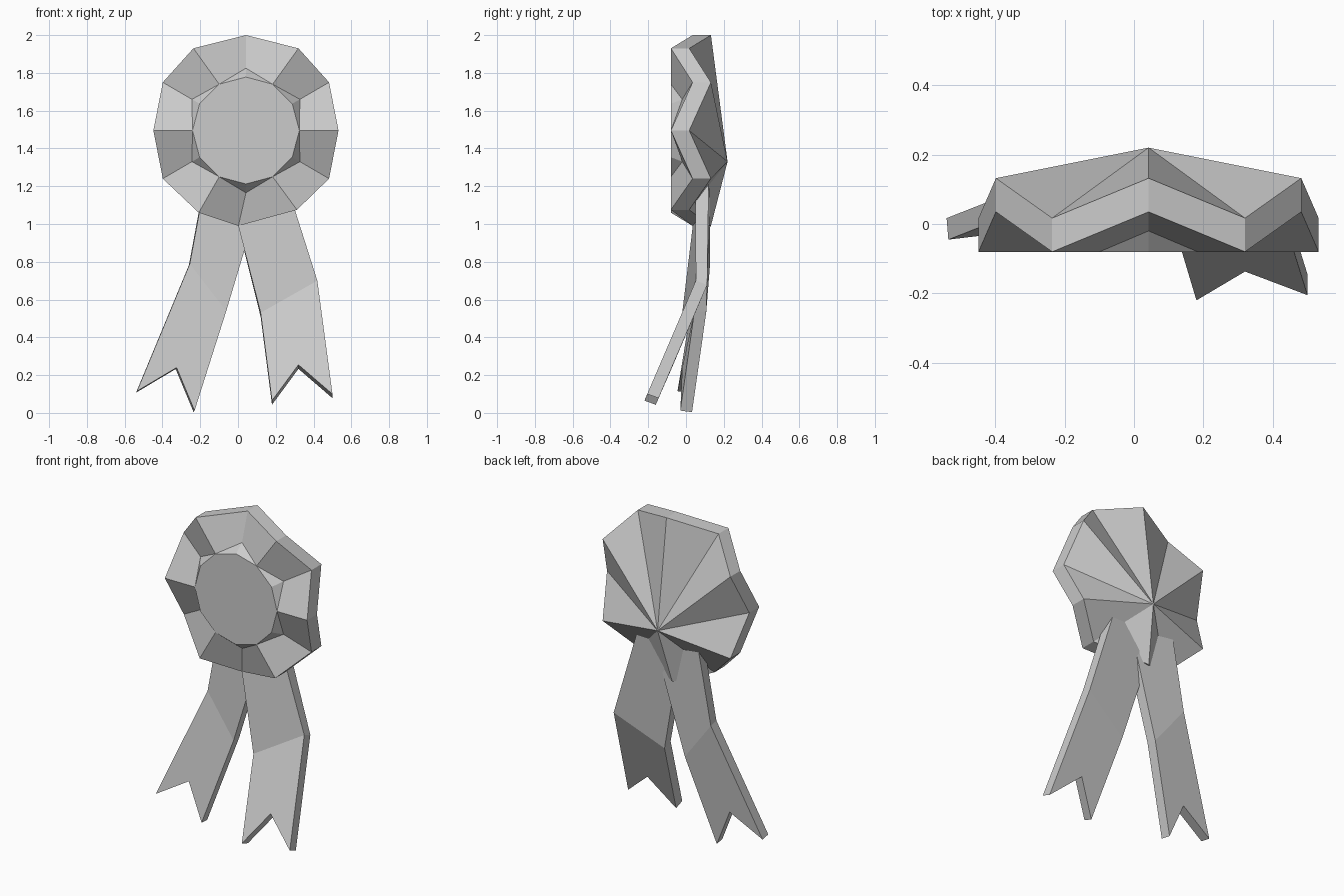
import bpy, bmesh
from math import sin, cos, pi
from mathutils import Vector

cube = bpy.data.objects.get("Cube")
if cube:
    bpy.data.objects.remove(cube, do_unlink=True)

GREY = (0.6, 0.6, 0.6, 1.0)
grey = bpy.data.materials.new("plain_grey")
grey.use_nodes = True
grey.diffuse_color = GREY
grey.node_tree.nodes["Principled BSDF"].inputs["Base Color"].default_value = GREY


def finish(bm, name):
    """Turn a bmesh into a flat-shaded object."""
    bmesh.ops.recalc_face_normals(bm, faces=bm.faces[:])
    mesh = bpy.data.meshes.new(name)
    bm.to_mesh(mesh)
    bm.free()
    mesh.materials.append(grey)
    obj = bpy.data.objects.new(name, mesh)
    bpy.context.collection.objects.link(obj)
    return obj


# Rosette: twelve pleats around a flat disc, with a pointed back
def build_rosette():
    bm = bmesh.new()
    cx, cz, n = 0.042, 1.495, 12
    quarter = [(0, 0.505), (0.278, 0.435), (0.44, 0.255), (0.49, 0)]
    half = quarter + [(x, -z) for x, z in quarter[-2::-1]]
    outline = half + [(-x, z) for x, z in half[-2:0:-1]]
    outline[6] = (-0.04, -0.505)      # the lowest pleat hangs a little askew
    outline[5] = (0.27, -0.42)
    outline[7] = (-0.25, -0.435)

    front, back, disc, inner = [], [], [], []
    for i, (x, z) in enumerate(outline):
        crest = i % 2 == 1
        y = -0.08 if crest else 0.035
        front.append(bm.verts.new((cx + x, y, cz + z)))
        back.append(bm.verts.new((cx + x, y + 0.097, cz + z)))
        a = 2 * pi * i / n
        disc.append(bm.verts.new((cx + 0.283 * sin(a), -0.08, cz + 0.283 * cos(a))))
        # crests meet the disc, valleys dip behind it
        inner.append(disc[i] if crest else
                     bm.verts.new((cx + 0.33 * sin(a), -0.02, cz + 0.33 * cos(a))))
    apex = bm.verts.new((cx, 0.22, 1.33))

    bm.faces.new(disc)
    for i in range(n):
        j = (i + 1) % n
        bm.faces.new((front[i], front[j], inner[j], inner[i]))
        bm.faces.new((front[i], back[i], back[j], front[j]))
        bm.faces.new((back[i], apex, back[j]))
        valley = j if i % 2 else i
        bm.faces.new((disc[i], disc[j], inner[valley]))
    return finish(bm, "rosette")


# Ribbon tail: an upper panel, a bent lower panel and a notched end
def build_ribbon(name, top, bend, tips, notch, upper_depth, lower_depth):
    bm = bmesh.new()
    points = [*top, *bend, *tips, notch]
    depths = [upper_depth] * 2 + [lower_depth] * 5
    f = [bm.verts.new(p) for p in points]
    b = [bm.verts.new(Vector(p) + Vector(d)) for p, d in zip(points, depths)]
    for side in (f, b):
        bm.faces.new([side[k] for k in (0, 1, 3, 2)])
        bm.faces.new([side[k] for k in (2, 3, 5, 6, 4)])
    rim = (0, 1, 3, 5, 6, 4, 2)
    for k, m in zip(rim, rim[1:] + rim[:1]):
        bm.faces.new((f[k], f[m], b[m], b[k]))
    return finish(bm, name)


build_rosette()
build_ribbon("left_ribbon",
             top=[(-0.05, 0.06, 1.19), (0.255, 0.05, 1.22)],
             bend=[(0.12, -0.02, 0.53), (0.42, 0.052, 0.70)],
             tips=[(0.18, -0.22, 0.065), (0.50, -0.205, 0.10)],
             notch=(0.32, -0.137, 0.255),
             upper_depth=(0, 0.07, 0), lower_depth=(0, 0.06, -0.022))
build_ribbon("right_ribbon",
             top=[(-0.175, 0.065, 1.22), (0.13, 0.06, 1.18)],
             bend=[(-0.255, 0.065, 0.79), (-0.062, 0.045, 0.54)],
             tips=[(-0.535, -0.045, 0.115), (-0.23, -0.03, 0.012)],
             notch=(-0.325, -0.02, 0.24),
             upper_depth=(-0.004, 0.065, 0), lower_depth=(-0.005, 0.062, -0.008))
